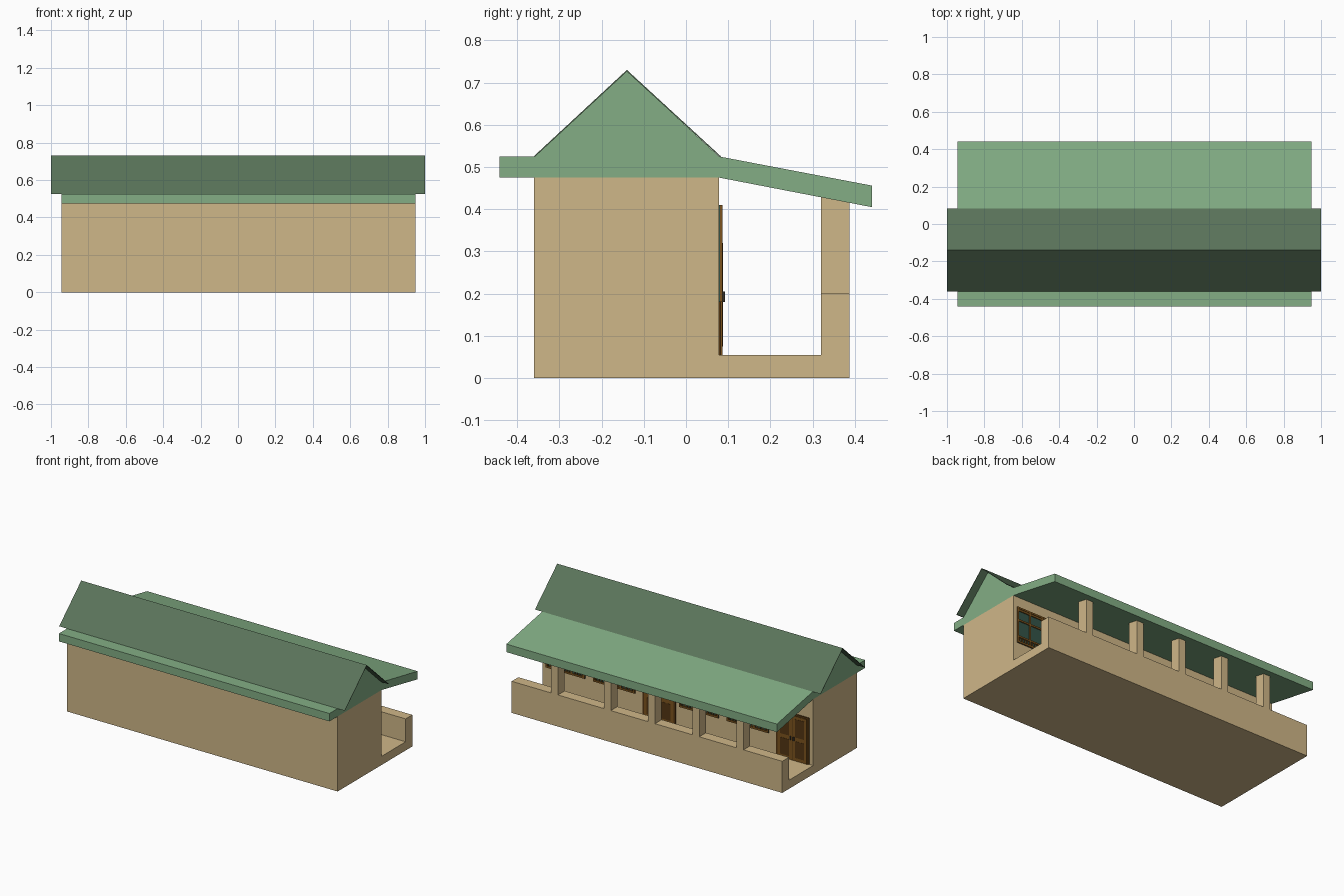
import bpy, bmesh

if "Cube" in bpy.data.objects:
    bpy.data.objects.remove(bpy.data.objects["Cube"])

def material(name, rgb):
    """Flat colour from sRGB 0-255, stored as linear."""
    m = bpy.data.materials.new(name)
    lin = [((c / 255 + 0.055) / 1.055) ** 2.4 for c in rgb]
    m.diffuse_color = (*lin, 1)
    m.use_nodes = True
    m.node_tree.nodes["Principled BSDF"].inputs["Base Color"].default_value = m.diffuse_color
    return m

TAN = material("tan_plaster", (207, 183, 136))
GREEN = material("light_green_roof", (131, 174, 133))
DARK = material("dark_green_sheet", (90, 116, 90))
BROWN = material("brown_wood", (124, 84, 30))
DEEP = material("deep_brown_wood", (84, 54, 18))
GLASS = material("green_glass", (52, 84, 72))
METAL = material("dark_metal", (50, 46, 40))

X0, X1 = -0.945, 0.95      # ends of the building
WALL = 0.078               # back wall of the rooms, facing the porch
FLOOR = 0.055

def prism(name, profile, x0, x1, mat):
    """Extrude a (y, z) profile along x."""
    bm = bmesh.new()
    face = bm.faces.new([bm.verts.new((x0, y, z)) for y, z in profile])
    ext = bmesh.ops.extrude_face_region(bm, geom=[face])
    moved = [v for v in ext["geom"] if isinstance(v, bmesh.types.BMVert)]
    bmesh.ops.translate(bm, verts=moved, vec=(x1 - x0, 0, 0))
    bmesh.ops.recalc_face_normals(bm, faces=bm.faces)
    mesh = bpy.data.meshes.new(name)
    bm.to_mesh(mesh)
    bm.free()
    mesh.materials.append(mat)
    ob = bpy.data.objects.new(name, mesh)
    bpy.context.collection.objects.link(ob)
    return ob

def box(name, x0, x1, y0, y1, z0, z1, mat):
    return prism(name, [(y0, z0), (y1, z0), (y1, z1), (y0, z1)], x0, x1, mat)

def under_roof(y):
    return 0.475 - (y - WALL) * 0.07 / 0.362

# Rooms, porch floor and parapet in one section
prism("walls_and_porch", [(-0.36, 0), (0.387, 0), (0.387, 0.2), (0.32, 0.2),
      (0.32, FLOOR), (WALL, FLOOR), (WALL, 0.475), (-0.36, 0.475)], X0, X1, TAN)

# Porch columns, tops cut to the roof slope
for i, x in enumerate((0.65, 0.28, -0.03, -0.34, -0.65)):
    prism(f"porch_column_{i + 1}", [(0.32, 0.2), (0.387, 0.2),
          (0.387, under_roof(0.387)), (0.32, under_roof(0.32))],
          x - 0.024, x + 0.024, TAN)

# Roof slab with gable and sloped porch canopy
prism("roof_slab", [(-0.442, 0.475), (WALL, 0.475), (0.44, 0.405), (0.44, 0.456),
      (WALL, 0.525), (-0.14, 0.727), (-0.36, 0.525), (-0.442, 0.525)], X0, X1, GREEN)

# Thin ridge sheets overhanging both gables
prism("ridge_sheet", [(-0.361, 0.525), (-0.14, 0.73), (0.083, 0.525),
      (0.079, 0.525), (-0.14, 0.726), (-0.357, 0.525)], -1, 1, DARK)

def plate(name, x0, x1, z0, z1, depth, mat):
    """Plate standing on the porch side of the room wall."""
    return box(name, x0, x1, WALL - 0.002, WALL + depth, z0, z1, mat)

def window(name, x0, x1, z0=0.18, z1=0.41):
    t = 0.011
    plate(name + "_glass", x0, x1, z0, z1, 0.002, GLASS)
    for z in (z0, z0 + 0.035, 0.32, 0.385, z1 - t):
        plate(name + "_rail", x0, x1, z, z + t, 0.008, BROWN)
    n = 3
    for i in range(n + 1):
        x = x0 + (x1 - x0 - t) * i / n
        plate(name + "_stile", x, x + t, z0, z1, 0.008, BROWN)
    # small slats in the bottom and top grilles
    m = 15
    for i in range(1, m):
        x = x0 + (x1 - x0) * i / m
        for a, b in ((z0, z0 + 0.04), (0.385, z1)):
            plate(name + "_slat", x - 0.004, x + 0.004, a, b, 0.006, DEEP)

def door(name, x0, x1, top=0.35):
    t, mid = 0.012, (x0 + x1) / 2
    plate(name + "_frame", x0, x1, FLOOR, top, 0.005, DEEP)
    for a, b in ((x0 + t, mid - 0.003), (mid + 0.003, x1 - t)):
        plate(name + "_leaf", a, b, FLOOR, top - t, 0.008, BROWN)
        for z0, z1 in ((0.075, 0.18), (0.205, top - 0.03)):
            plate(name + "_panel", a + 0.018, b - 0.018, z0, z1, 0.0095, DEEP)
    for s in (-1, 1):
        x = mid + s * 0.012
        plate(name + "_handle", x - 0.004, x + 0.004, 0.18, 0.205, 0.014, METAL)

# Two identical rooms, each with two windows and a double door
for room, dx in (("left", 0.0), ("right", -0.935)):
    window(f"{room}_end_window", 0.65 + dx, 0.925 + dx)
    window(f"{room}_middle_window", 0.30 + dx, 0.59 + dx)
    door(f"{room}_door", 0.017 + dx, 0.245 + dx)
